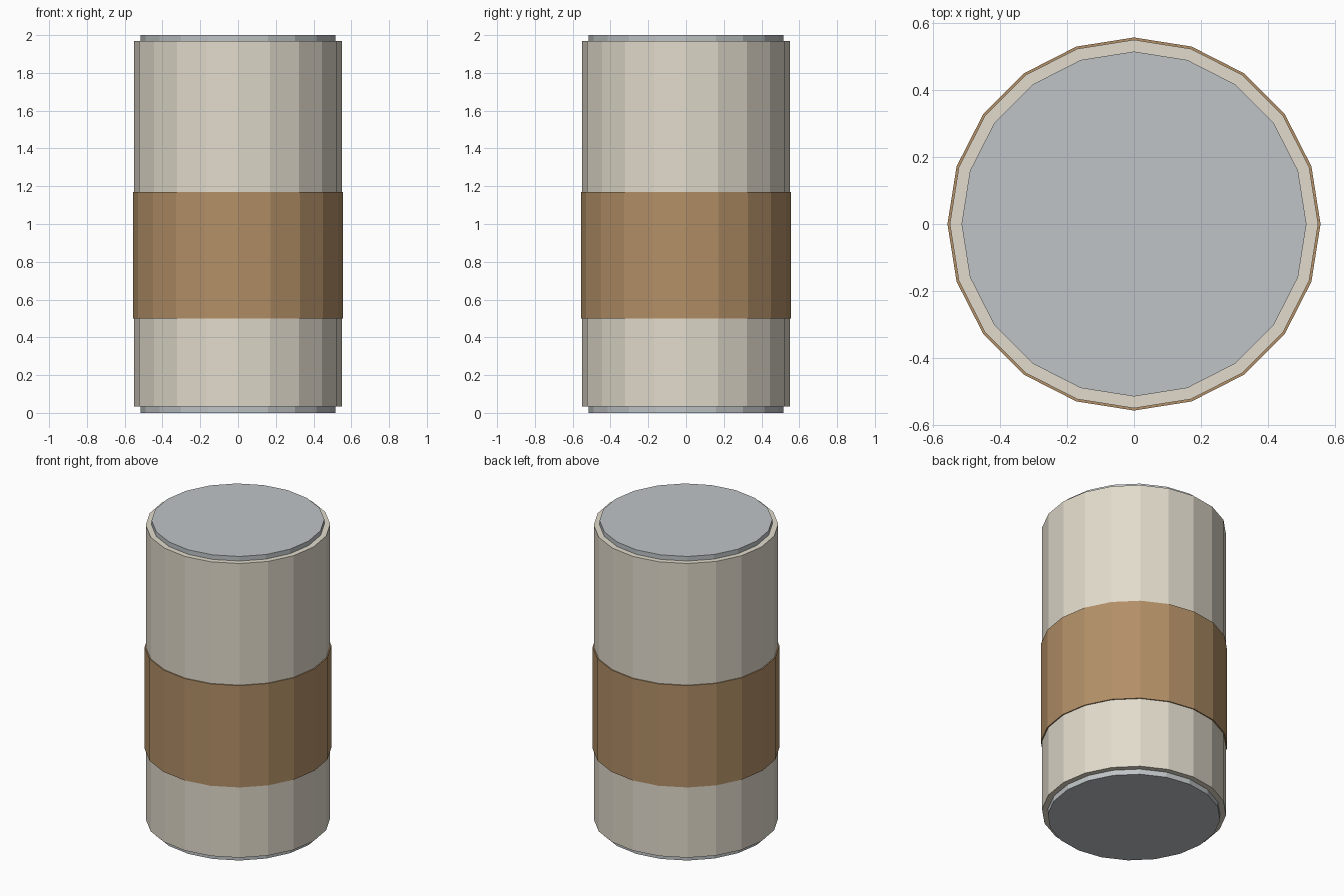
import bpy

SIDES = 20

default_cube = bpy.data.objects.get("Cube")
if default_cube:
    bpy.data.objects.remove(default_cube, do_unlink=True)


def to_linear(c):
    c /= 255
    return c / 12.92 if c <= 0.04045 else ((c + 0.055) / 1.055) ** 2.4


def make_material(name, rgb):
    colour = [to_linear(c) for c in rgb] + [1.0]
    mat = bpy.data.materials.new(name)
    mat.use_nodes = True
    mat.diffuse_color = colour
    bsdf = next(n for n in mat.node_tree.nodes if n.type == "BSDF_PRINCIPLED")
    bsdf.inputs["Base Color"].default_value = colour
    return mat


def drum(name, radius, bottom, top, mat):
    """Upright flat-sided cylinder between two heights."""
    bpy.ops.mesh.primitive_cylinder_add(
        vertices=SIDES, radius=radius, depth=top - bottom,
        location=(0, 0, (bottom + top) / 2))
    obj = bpy.context.object
    obj.name = obj.data.name = name
    obj.data.materials.append(mat)
    return obj


cream = make_material("cream", (226, 219, 204))
tan = make_material("tan_brown", (179, 144, 103))
grey = make_material("light_grey", (191, 196, 198))

# Main body with a slightly wider wrapped band
drum("body", 0.55, 0.035, 1.97, cream)
drum("band", 0.557, 0.50, 1.17, tan)

# Inset end caps
drum("bottom_cap", 0.515, 0.0, 0.05, grey)
drum("top_cap", 0.515, 1.95, 2.0, grey)
